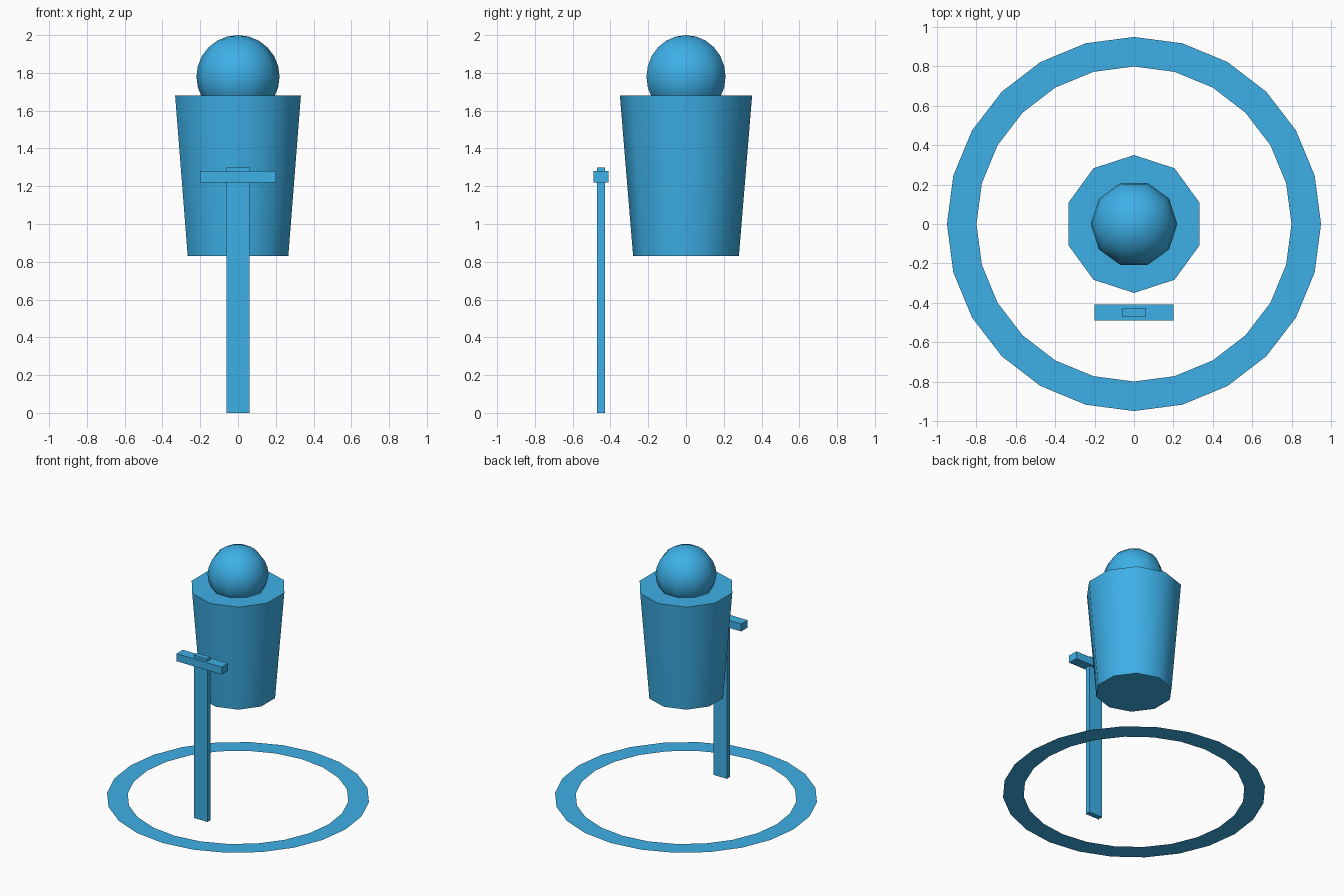
import bpy, bmesh, math

if "Cube" in bpy.data.objects:
    bpy.data.objects.remove(bpy.data.objects["Cube"])

blue = bpy.data.materials.new("sky blue")
blue.diffuse_color = (0.05, 0.46, 0.85, 1)
blue.use_nodes = True
blue.node_tree.nodes["Principled BSDF"].inputs["Base Color"].default_value = blue.diffuse_color


def finish(bm, name, smooth=False):
    me = bpy.data.meshes.new(name)
    bm.to_mesh(me)
    bm.free()
    me.materials.append(blue)
    ob = bpy.data.objects.new(name, me)
    bpy.context.collection.objects.link(ob)
    if smooth:
        bpy.ops.object.select_all(action='DESELECT')
        ob.select_set(True)
        bpy.context.view_layer.objects.active = ob
        bpy.ops.object.shade_smooth_by_angle(angle=math.radians(50))
    return ob


def lathe(name, profile, sides, start=0.0, caps=True, smooth=False):
    """Revolve (radius, z) points, listed bottom to top, around z."""
    bm = bmesh.new()
    rings = []
    for r, z in profile:
        if r < 1e-5:
            rings.append([bm.verts.new((0, 0, z))] * sides)
        else:
            angles = [start + 2 * math.pi * i / sides for i in range(sides)]
            rings.append([bm.verts.new((r * math.cos(a), r * math.sin(a), z)) for a in angles])
    for lo, hi in zip(rings, rings[1:]):
        for i in range(sides):
            j = (i + 1) % sides
            bm.faces.new(list(dict.fromkeys((lo[i], lo[j], hi[j], hi[i]))))
    if caps:
        bm.faces.new(rings[0][::-1])
        bm.faces.new(rings[-1])
    return finish(bm, name, smooth)


def box(name, size, centre):
    bm = bmesh.new()
    bmesh.ops.create_cube(bm, size=1)
    bmesh.ops.scale(bm, vec=size, verts=bm.verts)
    bmesh.ops.translate(bm, vec=centre, verts=bm.verts)
    return finish(bm, name)


# flat ring on the ground
lathe("ground_ring", [(0.95, 0), (0.80, 0)], 24, math.pi / 2, caps=False)

# tapered ten-sided torso
lathe("torso", [(0.28, 0.83), (0.35, 1.68)], 10, math.pi / 2, smooth=True)

# round head, ten segments
RINGS = 12
arc = [(0.22 * math.sin(math.pi * k / RINGS), 1.78 - 0.22 * math.cos(math.pi * k / RINGS))
       for k in range(RINGS + 1)]
lathe("head", arc, 10, caps=False, smooth=True)

# sword standing in front: blade and crossguard
box("sword_blade", (0.12, 0.04, 1.30), (0, -0.45, 0.65))
box("sword_guard", (0.40, 0.08, 0.06), (0, -0.45, 1.25))
